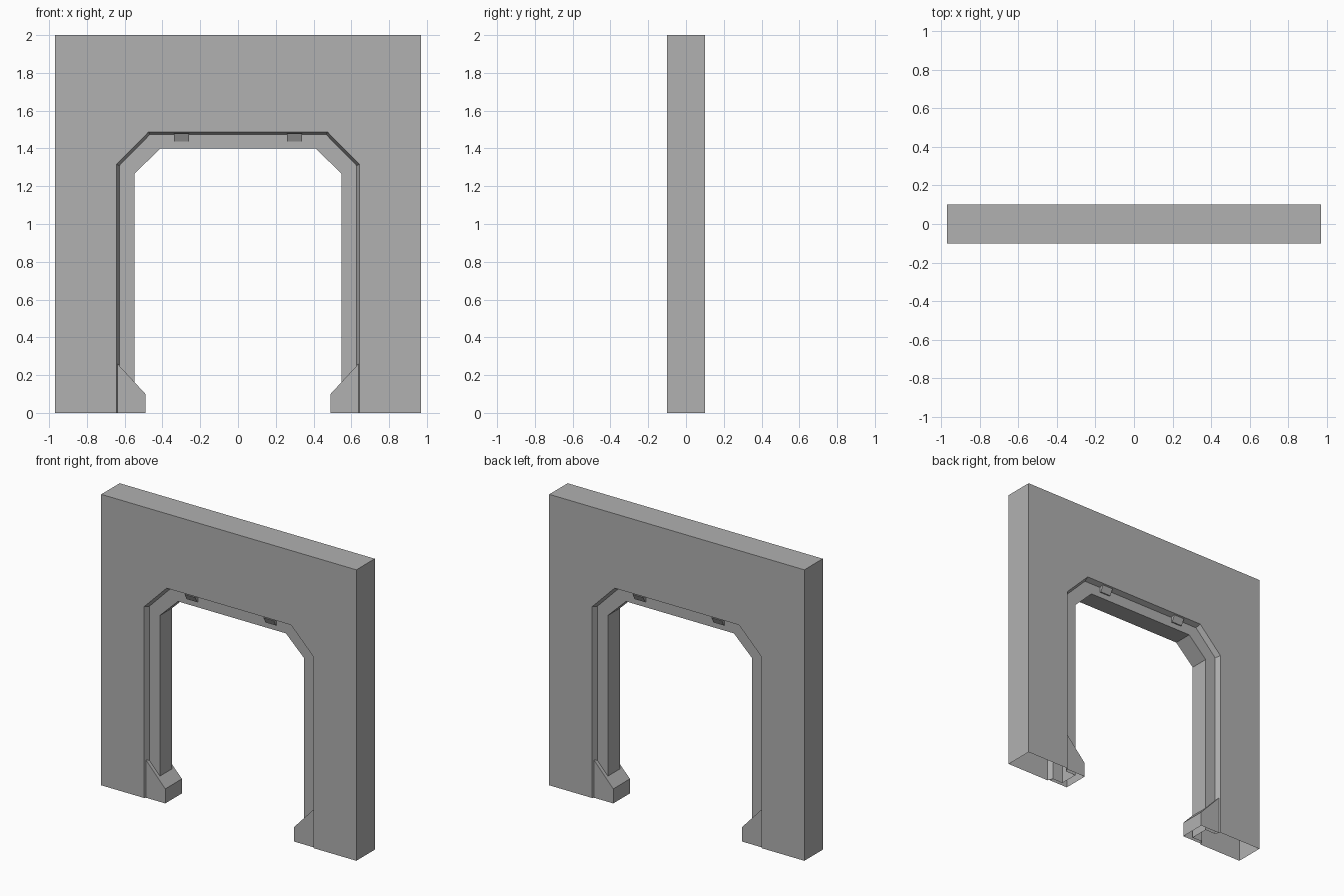
import bpy
import bmesh

cube = bpy.data.objects.get("Cube")
if cube:
    bpy.data.objects.remove(cube, do_unlink=True)

# One plain grey for everything
grey = bpy.data.materials.new("concrete_grey")
grey.use_nodes = True
colour = (0.44, 0.44, 0.44, 1)
grey.diffuse_color = colour
grey.node_tree.nodes["Principled BSDF"].inputs["Base Color"].default_value = colour


def finish(bm, name, mirror=None):
    bmesh.ops.remove_doubles(bm, verts=bm.verts[:], dist=0.0005)
    mesh = bpy.data.meshes.new(name)
    bm.to_mesh(mesh)
    bm.free()
    mesh.materials.append(grey)
    obj = bpy.data.objects.new(name, mesh)
    bpy.context.collection.objects.link(obj)
    if mirror:
        mod = obj.modifiers.new("Mirror", 'MIRROR')
        mod.use_axis = mirror
        mod.use_mirror_merge = False
    return obj


def ring(bm, path, y):
    return [bm.verts.new((x, y, z)) for x, z in path]


def loft(bm, rings):
    """Skin open paths; the bottoms stay open."""
    for a, b in zip(rings, rings[1:]):
        for i in range(len(a) - 1):
            bm.faces.new((a[i], a[i + 1], b[i + 1], b[i]))


def arch(half):
    """Full path from the left foot over the top to the right foot."""
    return half + [(-x, z) for x, z in reversed(half)]


HALF = 0.1       # half thickness of the wall
FACE = 0.065     # half thickness of the inner frame
block = arch([(0.97, 0), (0.97, 2.0)])
opening = arch([(0.643, 0), (0.643, 1.316), (0.473, 1.488)])
groove = arch([(0.628, 0), (0.628, 1.309), (0.467, 1.473)])
inner = arch([(0.548, 0), (0.548, 1.267), (0.41, 1.4)])

# Wall slab with the chamfered edge of the opening
bm = bmesh.new()
front_block, back_block = ring(bm, block, -HALF), ring(bm, block, HALF)
front_open, back_open = ring(bm, opening, -HALF), ring(bm, opening, HALF)
bm.faces.new(front_block + front_open[::-1])
bm.faces.new((back_block + back_open[::-1])[::-1])
loft(bm, [back_block, front_block])
loft(bm, [front_open, ring(bm, groove, -FACE)])
loft(bm, [ring(bm, groove, FACE), back_open])
finish(bm, "wall")

# Recessed frame lining the opening
bm = bmesh.new()
loft(bm, [ring(bm, groove, -FACE), ring(bm, inner, -FACE),
          ring(bm, inner, FACE), ring(bm, groove, FACE)])
finish(bm, "door_frame")

# Sloped feet at the base of each jamb
bm = bmesh.new()
foot = [(0.638, 0), (0.638, 0.26), (0.49, 0.1), (0.49, 0)]
front, back = ring(bm, foot, -0.09), ring(bm, foot, 0.09)
bm.faces.new(front)
bm.faces.new(back[::-1])
loft(bm, [back[1:], front[1:]])
finish(bm, "jamb_foot", (True, False, False))

# Small lamps under the lintel, faces tilted downwards
bm = bmesh.new()
for v in bmesh.ops.create_cube(bm, size=1)["verts"]:
    top, outer = v.co.z > 0, v.co.y < 0
    v.co.x = 0.3 + v.co.x * 0.08
    v.co.z = 1.48 if top else 1.438
    v.co.y = (-0.095 if top else -0.073) if outer else -0.06
finish(bm, "lintel_lamp", (True, True, False))
